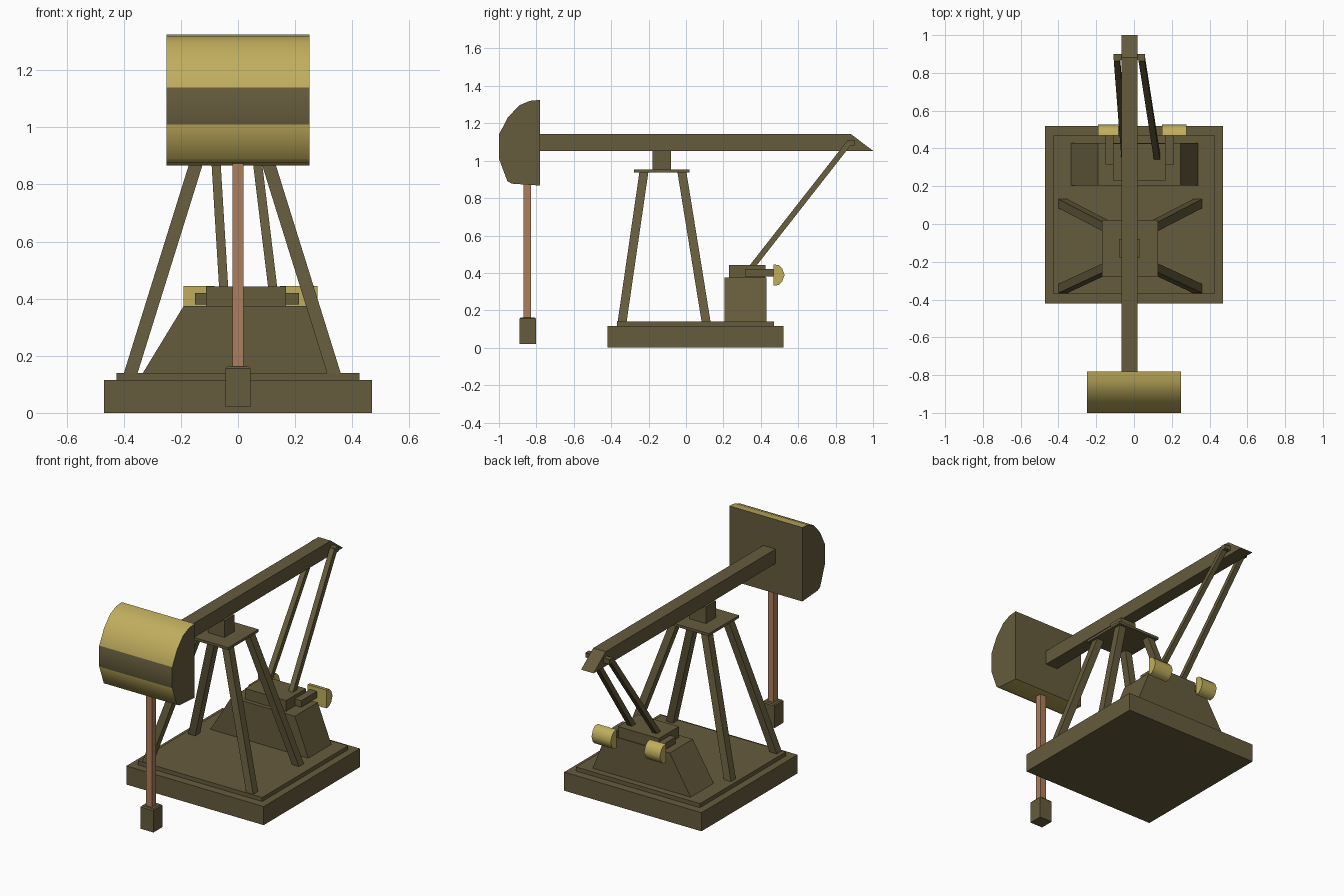
import bpy, bmesh, math

if "Cube" in bpy.data.objects:
    bpy.data.objects.remove(bpy.data.objects["Cube"])


def material(name, rgb):
    m = bpy.data.materials.new(name)
    m.diffuse_color = (*rgb, 1)
    m.use_nodes = True
    m.node_tree.nodes["Principled BSDF"].inputs["Base Color"].default_value = m.diffuse_color
    return m


OLIVE = material("olive_paint", (0.13, 0.105, 0.045))
GOLD = material("yellow_paint", (0.53, 0.42, 0.11))
COPPER = material("copper_rod", (0.42, 0.21, 0.11))


def loft(name, ring_a, ring_b, *mats):
    """Closed solid between two matching rings of points."""
    bm = bmesh.new()
    a = [bm.verts.new(p) for p in ring_a]
    b = [bm.verts.new(p) for p in ring_b]
    n = len(a)
    bm.faces.new(a)
    bm.faces.new(b[::-1])
    for i in range(n):
        j = (i + 1) % n
        bm.faces.new((a[j], a[i], b[i], b[j]))
    bmesh.ops.recalc_face_normals(bm, faces=bm.faces)
    mesh = bpy.data.meshes.new(name)
    bm.to_mesh(mesh)
    bm.free()
    ob = bpy.data.objects.new(name, mesh)
    bpy.context.collection.objects.link(ob)
    for m in mats or (OLIVE,):
        mesh.materials.append(m)
    return ob


def rect(x0, x1, y0, y1, z):
    return [(x0, y0, z), (x1, y0, z), (x1, y1, z), (x0, y1, z)]


def box(name, x, y, z, mat=OLIVE):
    return loft(name, rect(*x, *y, z[0]), rect(*x, *y, z[1]), mat)


def strut(name, a, b, hx, hy):
    rings = [rect(p[0] - hx, p[0] + hx, p[1] - hy, p[1] + hy, p[2]) for p in (a, b)]
    return loft(name, *rings)


def extrude_x(name, profile, x0, x1, *mats):
    return loft(name, [(x0, y, z) for y, z in profile],
                [(x1, y, z) for y, z in profile], *mats)


def smooth(ob, degrees):
    bpy.ops.object.select_all(action="DESELECT")
    ob.select_set(True)
    bpy.context.view_layer.objects.active = ob
    bpy.ops.object.shade_smooth_by_angle(angle=math.radians(degrees))


# Base slabs
box("base_slab", (-0.47, 0.47), (-0.42, 0.52), (0, 0.115))
box("base_step", (-0.425, 0.425), (-0.37, 0.47), (0.115, 0.14))

# Four splayed legs, top plate and pivot block
CX = -0.02
for side, sx in (("left", -1), ("right", 1)):
    for end, y0, y1 in (("front", -0.342, -0.225), ("rear", 0.108, -0.022)):
        strut(f"{end}_{side}_leg", (CX + sx * 0.357, y0, 0.135),
              (CX + sx * 0.106, y1, 0.94), 0.024, 0.024)
box("tower_plate", (-0.17, 0.127), (-0.277, 0.02), (0.936, 0.952))
box("pivot_block", (-0.08, 0.032), (-0.178, -0.08), (0.95, 1.055))

# Walking beam with slanted tail
extrude_x("walking_beam", [(-0.79, 1.053), (1.0, 1.053), (0.882, 1.142), (-0.79, 1.142)],
          -0.067, 0.018)

# Curved head: yellow on the two curved bands
head_profile = [(-0.78, 1.325), (-0.835, 1.32), (-0.893, 1.295), (-0.953, 1.23),
                (-1.0, 1.14), (-1.0, 1.01), (-0.955, 0.89), (-0.93, 0.877),
                (-0.78, 0.867)]
head = extrude_x("beam_head", head_profile, -0.25, 0.25, OLIVE, GOLD)
for f in head.data.polygons:
    flat = abs(f.normal.x) > 0.9 or abs(f.normal.y) > 0.98
    f.material_index = 0 if flat else 1
smooth(head, 50)

# Hanging rod and weight
box("polished_rod", (-0.02, 0.02), (-0.87, -0.828), (0.15, 0.89), COPPER)
box("rod_weight", (-0.044, 0.044), (-0.89, -0.803), (0.02, 0.155))
loft("rod_weight_cap", rect(-0.044, 0.044, -0.89, -0.803, 0.155),
     rect(-0.038, 0.038, -0.884, -0.809, 0.162))

# Engine housing and gearbox
loft("engine_housing", rect(-0.336, 0.34, 0.205, 0.43, 0.135),
     rect(-0.19, 0.245, 0.205, 0.43, 0.375))
box("gearbox", (-0.112, 0.168), (0.23, 0.425), (0.37, 0.442))

# Cranks and rounded counterweights on both sides
weight_profile = [(0.468, 0.332), (0.495, 0.335), (0.515, 0.355), (0.527, 0.389),
                  (0.515, 0.422), (0.495, 0.442), (0.468, 0.445)]
for side, crank, weight in (("left", (-0.15, -0.108), (-0.19, -0.082)),
                            ("right", (0.165, 0.213), (0.147, 0.278))):
    box(f"{side}_crank", crank, (0.315, 0.475), (0.38, 0.42))
    smooth(extrude_x(f"{side}_counterweight", weight_profile, *weight, GOLD), 50)

# Connecting arms and the pin through the beam tail
strut("left_connecting_arm", (-0.05, 0.355, 0.435), (-0.091, 0.882, 1.108), 0.016, 0.019)
strut("right_connecting_arm", (0.122, 0.355, 0.435), (0.04, 0.882, 1.108), 0.016, 0.019)
box("tail_pin", (-0.108, 0.058), (0.868, 0.9), (1.08, 1.11))
